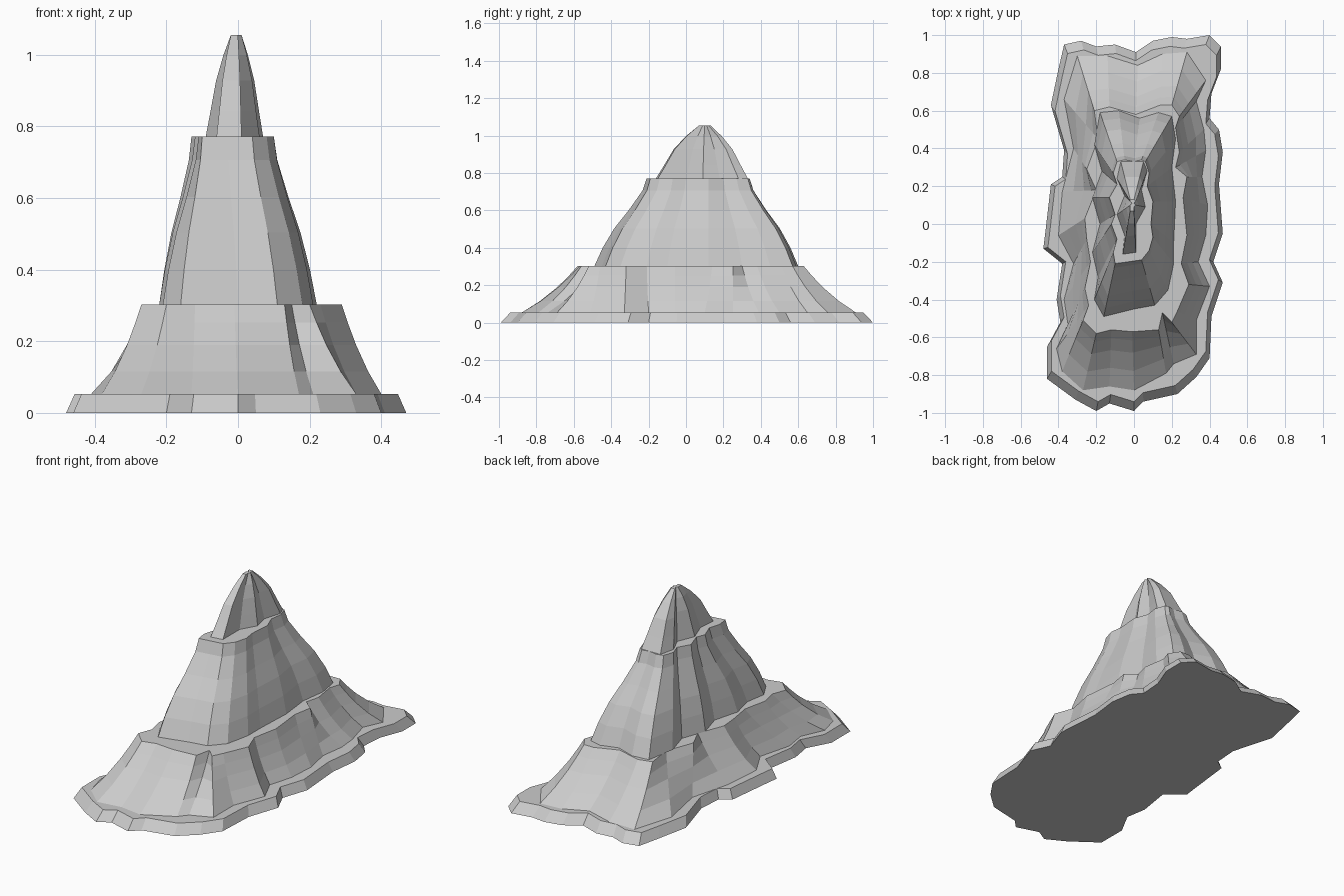
import bpy
import bmesh

old = bpy.data.objects.get("Cube")
if old:
    bpy.data.objects.remove(old, do_unlink=True)

# One plain stone colour
stone = bpy.data.materials.new("grey_stone")
stone.use_nodes = True
colour = (0.6, 0.6, 0.6, 1)
stone.diffuse_color = colour
stone.node_tree.nodes["Principled BSDF"].inputs["Base Color"].default_value = colour


def build_tier(name, columns, bottom, top, profile):
    """Loft columns of (foot x, foot y, crest x, crest y), in hundredths.

    The profile lists (height share, share of the way from foot to crest).
    """
    bm = bmesh.new()
    rings = []
    for height, share in profile:
        z = bottom + (top - bottom) * height
        ring = []
        for foot_x, foot_y, crest_x, crest_y in columns:
            x = foot_x + (crest_x - foot_x) * share
            y = foot_y + (crest_y - foot_y) * share
            ring.append(bm.verts.new((x / 100, y / 100, z)))
        rings.append(ring)
    count = len(columns)
    for lower, upper in zip(rings, rings[1:]):
        for i in range(count):
            j = (i + 1) % count
            bm.faces.new((lower[i], lower[j], upper[j], upper[i]))
    # Flat ledge on top and flat underside
    bm.faces.new(rings[0])
    bm.faces.new(rings[-1])
    bmesh.ops.recalc_face_normals(bm, faces=bm.faces)
    mesh = bpy.data.meshes.new(name)
    bm.to_mesh(mesh)
    bm.free()
    mesh.materials.append(stone)
    tier = bpy.data.objects.new(name, mesh)
    bpy.context.collection.objects.link(tier)
    return tier


# Low skirt with a wavy shore outline
shore = [
    (-37, 95), (-28, 97), (-20, 94), (-10, 95), (1, 91), (10, 97), (20, 99),
    (28, 98), (40, 100), (46, 94), (46, 82), (41, 69), (40, 56), (45, 50),
    (47, 38), (45, 21), (47, -5), (42, -20), (47, -31), (41, -49), (40, -71),
    (33, -81), (23, -90), (5, -94), (0, -99), (-13, -95), (-20, -99),
    (-31, -93), (-46, -82), (-46, -65), (-39, -52), (-41, -40), (-38, -21),
    (-48, -13), (-47, -5), (-44, 21), (-38, 25), (-37, 39), (-44, 63), (-40, 82),
]
skirt = [(x, y, x * 0.95, y * 0.95) for x, y in shore]
build_tier("base_skirt", skirt, 0, 0.053, [(0, 0), (1, 1)])

# Fluted lower slope, slightly hollow in profile
lower_slope = [
    (-30, 89, -21, 60), (-14, 89, -13, 62), (2, 84, 1, 58), (15, 90, 14, 63),
    (28, 91, 20, 63), (38, 76, 24, 57), (33, 65, 22, 51), (37, 50, 24, 38),
    (38, 39, 22, 30), (36, 25, 28, 25), (39, 10, 26, 14), (38, -6, 28, -6),
    (34, -20, 25, -21), (40, -33, 29, -32), (33, -51, 23, -46),
    (33, -69, 20, -52), (21, -74, 15, -47), (17, -79, 13, -56),
    (0, -88, -1, -57), (-13, -86, -12, -56), (-27, -88, -20, -58),
    (-38, -78, -27, -51), (-41, -66, -24, -43), (-35, -53, -26, -34),
    (-37, -40, -23, -20), (-32, -21, -25, -8), (-40, -6, -26, 3),
    (-38, 17, -20, 18), (-32, 40, -25, 29), (-37, 66, -19, 45),
]
build_tier("lower_slope", lower_slope, 0.053, 0.302,
           [(0, 0), (0.25, 0.33), (0.55, 0.64), (0.8, 0.85), (1, 1)])

# Tall middle slope, bulging in profile
middle_slope = [
    (-18, 59, -9, 33), (-8, 60, -5, 34), (3, 56, 0, 33), (13, 59, 4, 34),
    (20, 57, 6, 33), (22, 45, 8, 27), (20, 30, 7, 20), (22, 12, 10, 12),
    (21, -10, 9, 0), (21, -21, 10, -7), (18, -35, 8, -14), (11, -43, 4, -19),
    (0, -45, -3, -20), (-16, -49, -10, -21), (-21, -40, -11, -15),
    (-19, -28, -9, -8), (-22, -15, -12, 0), (-18, 0, -10, 5),
    (-22, 14, -13, 14), (-17, 28, -9, 21), (-21, 42, -11, 27),
]
build_tier("middle_slope", middle_slope, 0.302, 0.772,
           [(0, 0), (0.21, 0.16), (0.43, 0.38), (0.64, 0.66), (0.86, 0.92), (1, 1)])

# Narrow notched summit
summit = [
    (-7, 33, -2, 13), (5, 33, 0, 13), (7, 28, 1, 12), (4, 18, 0, 11),
    (6, 9, 1, 10), (1, 0, 0, 9), (1, -15, 0, 7), (-6, -16, -2, 7),
    (-5, -6, -2, 8), (-9, 5, -2, 10), (-5, 15, -1, 11), (-9, 24, -2, 12),
]
build_tier("summit", summit, 0.772, 1.055,
           [(0, 0), (0.25, 0.19), (0.55, 0.41), (0.8, 0.7), (1, 1)])
